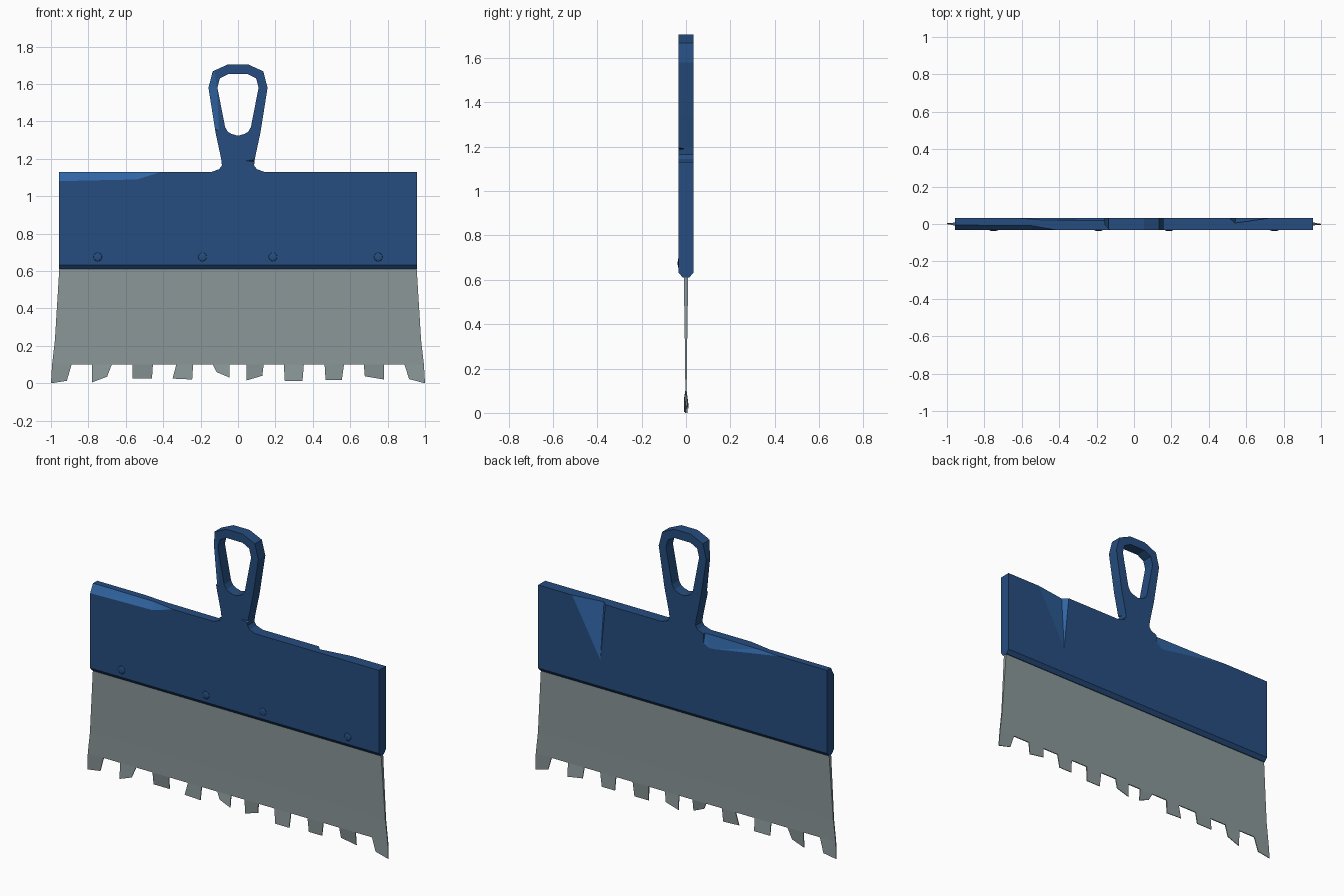
import bpy, bmesh, math

if "Cube" in bpy.data.objects:
    bpy.data.objects.remove(bpy.data.objects["Cube"])


def mat(name, rgb):
    m = bpy.data.materials.new(name)
    m.diffuse_color = (*rgb, 1)
    m.use_nodes = True
    m.node_tree.nodes["Principled BSDF"].inputs["Base Color"].default_value = m.diffuse_color
    return m


BLUE = mat("blue_plastic", (0.019, 0.075, 0.215))
WORN = mat("worn_light_blue", (0.03, 0.13, 0.37))
STEEL = mat("grey_steel", (0.26, 0.315, 0.32))
HALF = 0.033


def finish(bm, name, mats):
    bmesh.ops.recalc_face_normals(bm, faces=bm.faces)
    me = bpy.data.meshes.new(name)
    bm.to_mesh(me)
    bm.free()
    ob = bpy.data.objects.new(name, me)
    bpy.context.collection.objects.link(ob)
    for m in mats:
        me.materials.append(m)
    return ob


def add_plate(bm, pts):
    """Solid from front outline points (x, y centre, z, half thickness)."""
    f = [bm.verts.new((x, y - t, z)) for x, y, z, t in pts]
    b = [bm.verts.new((x, y + t, z)) for x, y, z, t in pts]
    n = len(pts)
    bm.faces.new(f)
    bm.faces.new(b[::-1])
    for i in range(n):
        j = (i + 1) % n
        bm.faces.new((f[i], b[i], b[j], f[j]))


def cut(ob, cutter):
    mod = ob.modifiers.new("cut", 'BOOLEAN')
    mod.operation = 'DIFFERENCE'
    mod.solver = 'EXACT'
    mod.object = cutter
    bpy.context.view_layer.objects.active = ob
    bpy.ops.object.modifier_apply(modifier=mod.name)
    bpy.data.objects.remove(cutter)


def chip(ob, pts):
    """Cut a convex damaged patch out of a part, leaving light faces."""
    bm = bmesh.new()
    for p in pts:
        bm.verts.new(p)
    r = bmesh.ops.convex_hull(bm, input=bm.verts)
    bmesh.ops.delete(bm, geom=[v for v in bm.verts if not v.link_faces], context='VERTS')
    for f in bm.faces:
        f.material_index = 1
    c = finish(bm, "chip_cutter", (BLUE, WORN))
    c.hide_render = True
    cut(ob, c)


# Holder board with bevelled lower edge
bm = bmesh.new()
section = [(-HALF, 1.13), (-HALF, 0.632), (-0.015, 0.61),
           (0.015, 0.61), (HALF, 0.632), (HALF, 1.13)]
ends = [[bm.verts.new((x, y, z)) for y, z in section] for x in (-0.957, 0.957)]
bm.faces.new(ends[0])
bm.faces.new(ends[1][::-1])
for i in range(6):
    j = (i + 1) % 6
    bm.faces.new((ends[0][i], ends[0][j], ends[1][j], ends[1][i]))
board = finish(bm, "holder_board", (BLUE, WORN))

# Chipped upper edges of the board: front left, back left, back right notch
chip(board, [(-1, -.005, 1.131), (-1, -.034, 1.078), (-.55, -.008, 1.131),
             (-.54, -.034, 1.088), (-.4, -.034, 1.131),
             (-1, -.06, 1.16), (-.4, -.06, 1.16)])
chip(board, [(-.14, .018, 1.131), (-.14, .034, 1.07), (-.18, .034, 1.05),
             (-.5, .022, 1.131), (-.66, .034, 1.131),
             (-.14, .06, 1.16), (-.6, .06, 1.16)])
chip(board, [(.54, .005, 1.131), (.51, .034, 1.131), (.74, .034, 1.131),
             (.545, .034, .78), (.51, .06, 1.16), (.74, .06, 1.16)])

# Loop handle: mirrored outline with a finger hole
outer = [(.14, 1.13), (.10, 1.145), (.086, 1.165), (.09, 1.20), (.12, 1.34),
         (.158, 1.58), (.135, 1.668), (.053, 1.705)]
inner = [(.035, 1.333), (.055, 1.345), (.069, 1.37), (.11, 1.58),
         (.097, 1.63), (.053, 1.653)]


def mirrored(side, half):
    return ([(x, 0, z, half) for x, z in side]
            + [(-x, 0, z, half) for x, z in reversed(side)])


bm = bmesh.new()
add_plate(bm, mirrored(outer, HALF))
handle = finish(bm, "handle", (BLUE, WORN))
bm = bmesh.new()
add_plate(bm, [(0, 0, 1.323, .1)] + mirrored(inner, .1))
cut(handle, finish(bm, "hole_cutter", (BLUE, WORN)))

# Worn strip and small nick on the handle
chip(handle, [(-.125, -.034, 1.68), (-.112, -.034, 1.58), (-.1, -.034, 1.35),
              (-.165, .0, 1.6), (-.128, -.02, 1.36),
              (-.25, -.06, 1.68), (-.25, -.06, 1.36)])
chip(handle, [(.04, -.034, 1.19), (.1, -.034, 1.197), (.1, -.034, 1.183),
              (.1, 0, 1.19), (.12, -.05, 1.2), (.12, -.05, 1.18)])

# Rivets along the front
for i, x in enumerate((-.75, -.19, .187, .75)):
    bpy.ops.mesh.primitive_uv_sphere_add(segments=12, ring_count=6, radius=.023,
                                         location=(x, -HALF, .675),
                                         rotation=(math.pi / 2, 0, 0))
    rivet = bpy.context.object
    rivet.name = f"rivet_{i + 1}"
    rivet.scale = (1, 1, .2)
    rivet.data.materials.append(BLUE)
    bpy.ops.object.shade_smooth_by_angle()

# Steel blade, thinner toward the teeth
bm = bmesh.new()
add_plate(bm, [(-.955, 0, .62, .01), (.955, 0, .62, .01), (.979, 0, .23, .004),
               (.994, 0, .1, .003), (-.994, 0, .1, .003), (-.979, 0, .23, .004)])
bmesh.ops.connect_verts(bm, verts=[v for v in bm.verts if abs(v.co.z - .23) < .001])
finish(bm, "blade", (STEEL,))

# Worn teeth: top left, top right, bottom left x z, bottom right x z, bend in y
teeth = [(-.994, -.89, -1, .0, -.915, .013, .004),
         (-.78, -.675, -.78, .005, -.70, .035, -.006),
         (-.565, -.455, -.565, .025, -.46, .025, .009),
         (-.33, -.24, -.35, .025, -.245, .02, -.004),
         (-.135, -.045, -.115, .06, -.045, .03, -.008),
         (.045, .137, .045, .015, .13, .04, .005),
         (.245, .352, .25, .013, .345, .013, -.006),
         (.463, .567, .468, .018, .555, .018, .004),
         (.673, .78, .678, .037, .78, .02, .009),
         (.89, .994, .915, .022, 1, .0, -.003)]
bm = bmesh.new()
for a, b, c, zc, d, zd, bend in teeth:
    add_plate(bm, [(a, 0, .1, .003), (b, 0, .1, .003),
                   (d, bend, zd, .002), (c, bend, zc, .002)])
finish(bm, "blade_teeth", (STEEL,))
